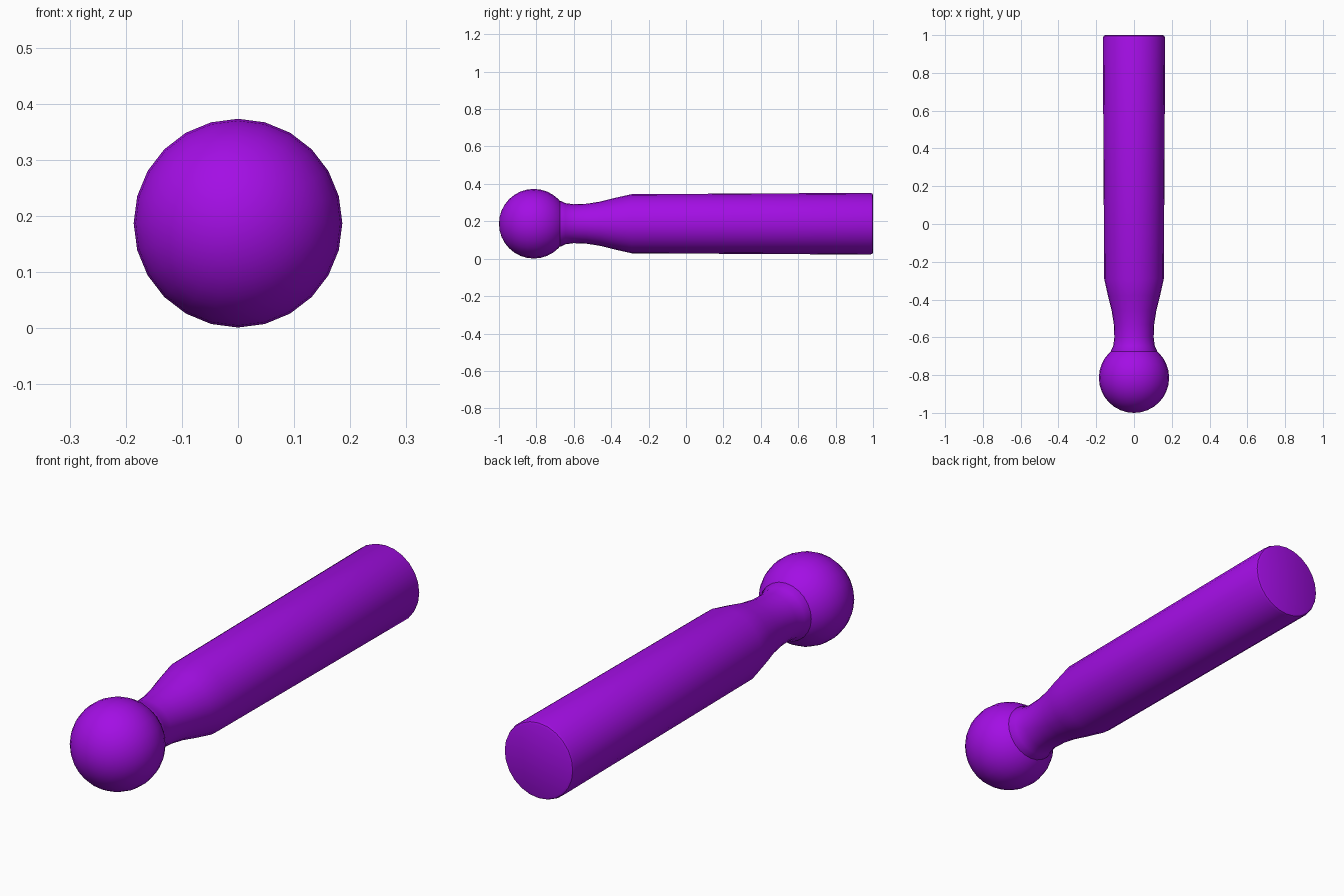
import bpy
from math import radians, cos, sin, tau

cube = bpy.data.objects.get("Cube")
if cube:
    bpy.data.objects.remove(cube)

CENTRE_Z = 0.187
SIDES = 24

purple = bpy.data.materials.new("purple")
purple.use_nodes = True
colour = (0.367, 0.0044, 0.78, 1)
purple.diffuse_color = colour
purple.node_tree.nodes["Principled BSDF"].inputs["Base Color"].default_value = colour


def lathe_along_y(name, profile):
    """Closed turned part from (y, radius) pairs, capped at both ends."""
    verts, faces = [], []
    for y, r in profile:
        for i in range(SIDES):
            a = tau * i / SIDES
            verts.append((r * cos(a), y, CENTRE_Z + r * sin(a)))
    for ring in range(len(profile) - 1):
        for i in range(SIDES):
            j = (i + 1) % SIDES
            a, b = ring * SIDES, (ring + 1) * SIDES
            faces.append((a + j, a + i, b + i, b + j))
    last = len(verts) - SIDES
    faces.append(tuple(range(SIDES)))
    faces.append(tuple(reversed(range(last, last + SIDES))))
    mesh = bpy.data.meshes.new(name)
    mesh.from_pydata(verts, [], faces)
    obj = bpy.data.objects.new(name, mesh)
    bpy.context.collection.objects.link(obj)
    return obj


def finish(obj, angle):
    obj.data.materials.append(purple)
    bpy.ops.object.select_all(action="DESELECT")
    obj.select_set(True)
    bpy.context.view_layer.objects.active = obj
    bpy.ops.object.shade_smooth_by_angle(angle=radians(angle))


# Handle with a slight taper, softened end and a waisted neck
handle = lathe_along_y("handle", [
    (-0.72, 0.115), (-0.67, 0.122), (-0.645, 0.110), (-0.60, 0.104),
    (-0.53, 0.107), (-0.46, 0.118), (-0.38, 0.138), (-0.29, 0.158),
    (0.985, 0.165), (0.996, 0.161), (1.0, 0.152),
])
finish(handle, 40)

# Ball head, poles along the handle axis
bpy.ops.mesh.primitive_uv_sphere_add(
    segments=SIDES, ring_count=16, radius=0.186,
    location=(0, -0.814, CENTRE_Z), rotation=(radians(90), 0, 0))
ball = bpy.context.object
ball.name = "ball_head"
finish(ball, 40)
